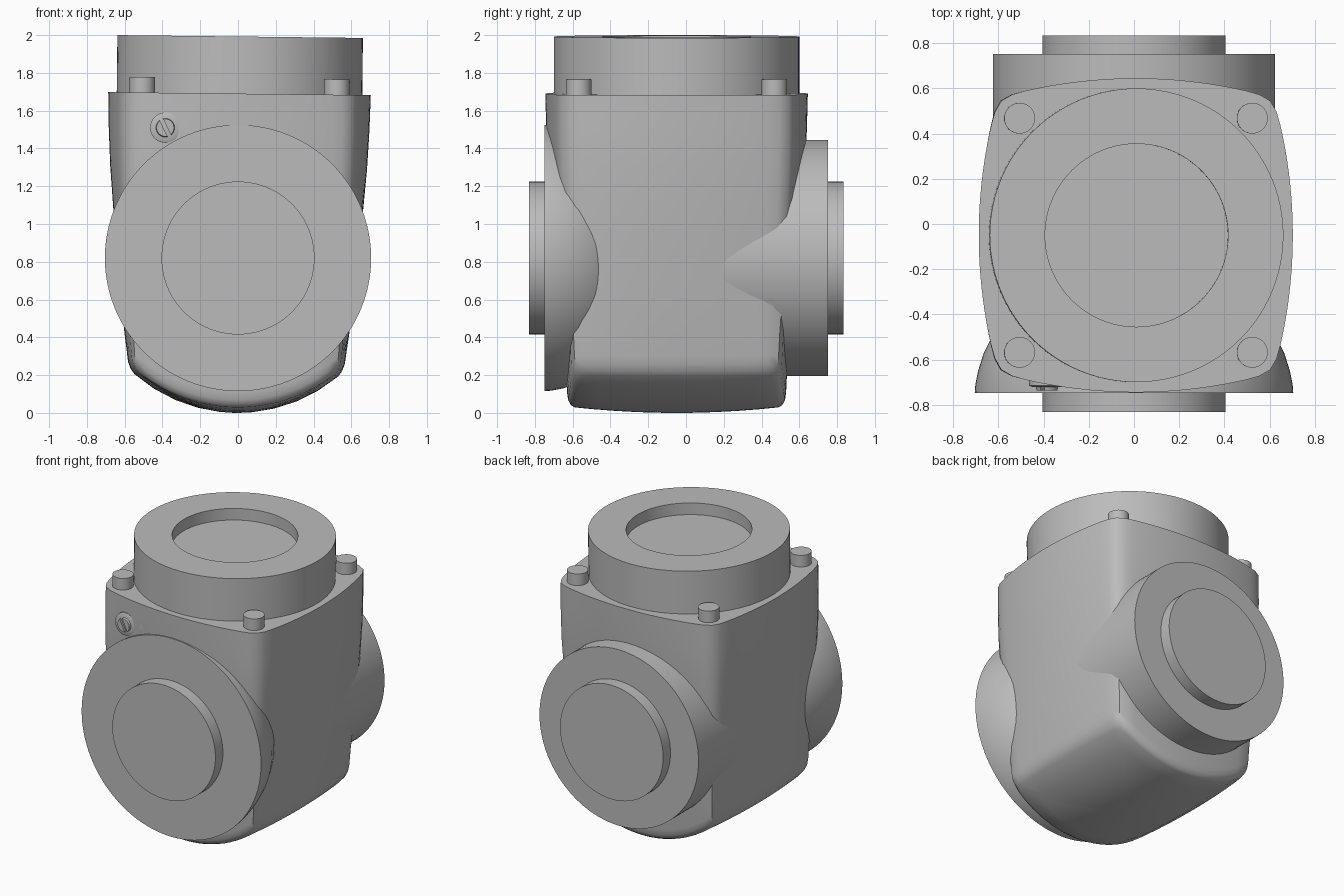
import bpy, bmesh, math
from mathutils import Matrix, Vector

cube = bpy.data.objects.get("Cube")
if cube:
    bpy.data.objects.remove(cube, do_unlink=True)

grey = bpy.data.materials.new("plain_grey")
grey.use_nodes = True
grey.diffuse_color = (0.5, 0.5, 0.5, 1)
grey.node_tree.nodes["Principled BSDF"].inputs["Base Color"].default_value = (0.5, 0.5, 0.5, 1)

SEGS = 96
ANGLES = [2 * math.pi * i / SEGS for i in range(SEGS)]
CENTRE_Y = -0.05
PIVOT = Vector((0, CENTRE_Y, 1))
# The housing leans very slightly to its +x side
LEAN = Matrix.Translation(PIVOT) @ Matrix.Rotation(0.0115, 4, 'Y') @ Matrix.Translation(-PIVOT)


def finish(name, bm, lean=False, angle=30):
    bmesh.ops.recalc_face_normals(bm, faces=bm.faces)
    if lean:
        bm.transform(LEAN)
    mesh = bpy.data.meshes.new(name)
    bm.to_mesh(mesh)
    bm.free()
    mesh.materials.append(grey)
    obj = bpy.data.objects.new(name, mesh)
    bpy.context.collection.objects.link(obj)
    bpy.ops.object.select_all(action='DESELECT')
    obj.select_set(True)
    bpy.context.view_layer.objects.active = obj
    bpy.ops.object.shade_smooth_by_angle(angle=math.radians(angle))
    return obj


def loft(name, rings, lean=False, angle=30):
    """Skin a stack of equal rings and cap both ends."""
    bm = bmesh.new()
    loops = [[bm.verts.new(p) for p in ring] for ring in rings]
    n = len(loops[0])
    for a, b in zip(loops, loops[1:]):
        for i in range(n):
            j = (i + 1) % n
            bm.faces.new((a[i], a[j], b[j], b[i]))
    bm.faces.new(loops[0])
    bm.faces.new(loops[-1])
    return finish(name, bm, lean, angle)


def turned(name, profile, x, other, axis, lean=False):
    """Turn a (radius, height) profile about the y or z axis."""
    rings = []
    for r, h in profile:
        ring = []
        for a in ANGLES:
            u, v = x + r * math.cos(a), other + r * math.sin(a)
            ring.append((u, v, h) if axis == 'z' else (u, h, v))
        rings.append(ring)
    return loft(name, rings, lean)


# Housing: square section with bowed sides, tapering to a curved underside
def outline(half, bow):
    """Bowed square with softly rounded corners."""
    big = 1 / bow
    d = big - half
    pts = []
    for a in ANGLES:
        total = 0
        for c in (abs(math.cos(a)), abs(math.sin(a))):
            r = -d * c + math.sqrt(d * d * c * c + big * big - d * d)
            total += r ** -30
        r = total ** (-1 / 30)
        pts.append((r * math.cos(a), r * math.sin(a)))
    return pts


def underside(x, y):
    return 0.83 - math.sqrt(0.83 ** 2 - x * x) + 0.1 * y * y


rings = []
sides = [(1.69, 0.695), (1.5, 0.69), (1.3, 0.68), (1.0, 0.655),
         (0.8, 0.636), (0.6, 0.615), (0.42, 0.595)]
for z, half in sides:
    bow = 0.16 + 0.295 * z / 1.69
    rings.append([(x, y + CENTRE_Y, z) for x, y in outline(half, bow)])
foot = outline(0.58, 0.18)
for scale, lift in [(1, 0.075), (0.99, 0.035), (0.965, 0.01), (0.93, 0),
                    (0.75, 0), (0.55, 0), (0.35, 0), (0.15, 0), (0.03, 0)]:
    rings.append([(x * scale, y * scale + CENTRE_Y,
                   underside(x * scale, y * scale) + lift) for x, y in foot])
loft("housing", rings, lean=True, angle=40)

# Top collar with a round recess
turned("top_collar", [(0.65, 1.6), (0.65, 1.9925), (0.405, 1.9925), (0.405, 1.91)],
       0, CENTRE_Y, 'z', lean=True)

# Corner bolts
for sx, side in ((-1, "right"), (1, "left")):
    for sy, end in ((-1, "front"), (1, "back")):
        turned(f"bolt_{end}_{side}", [(0.068, 1.65), (0.068, 1.772)],
               sx * 0.515, CENTRE_Y + sy * 0.518, 'z', lean=True)

# Front domed flange and its boss
turned("front_flange", [(0.3, -0.22), (0.45, -0.3), (0.56, -0.4), (0.62, -0.48),
                        (0.665, -0.57), (0.69, -0.65), (0.702, -0.71), (0.705, -0.748)],
       0, 0.82, 'y')
turned("front_boss", [(0.405, -0.7), (0.405, -0.832)], 0, 0.82, 'y')

# Back flange and its boss
turned("back_flange", [(0.625, 0.15), (0.625, 0.752)], 0, 0.82, 'y')
turned("back_boss", [(0.405, 0.7), (0.405, 0.835)], 0, 0.82, 'y')

# Adjusting screw: stepped seat and a slotted head made of two halves
SX, SZ = -0.385, 1.51
turned("screw_seat", [(0.08, -0.66), (0.08, -0.715), (0.062, -0.722)], SX, SZ, 'y')
for sign, half in ((1, "upper"), (-1, "lower")):
    bm = bmesh.new()
    place = Matrix.Translation((SX, -0.72, SZ)) @ Matrix.Rotation(math.pi / 2, 4, 'X')
    bmesh.ops.create_cone(bm, cap_ends=True, segments=32, radius1=0.054, radius2=0.046,
                          depth=0.034, matrix=place)
    normal = Vector((math.cos(0.45), 0, math.sin(0.45))) * sign
    cut = bmesh.ops.bisect_plane(bm, geom=bm.verts[:] + bm.edges[:] + bm.faces[:],
                                 plane_co=Vector((SX, 0, SZ)) + normal * 0.01,
                                 plane_no=normal, clear_inner=True)
    rim = [e for e in cut["geom_cut"] if isinstance(e, bmesh.types.BMEdge)]
    bmesh.ops.holes_fill(bm, edges=rim)
    finish(f"screw_head_{half}", bm)

# Small index dot beside the screw
turned("index_dot", [(0.018, -0.68), (0.018, -0.728)], -0.247, 1.53, 'y')
